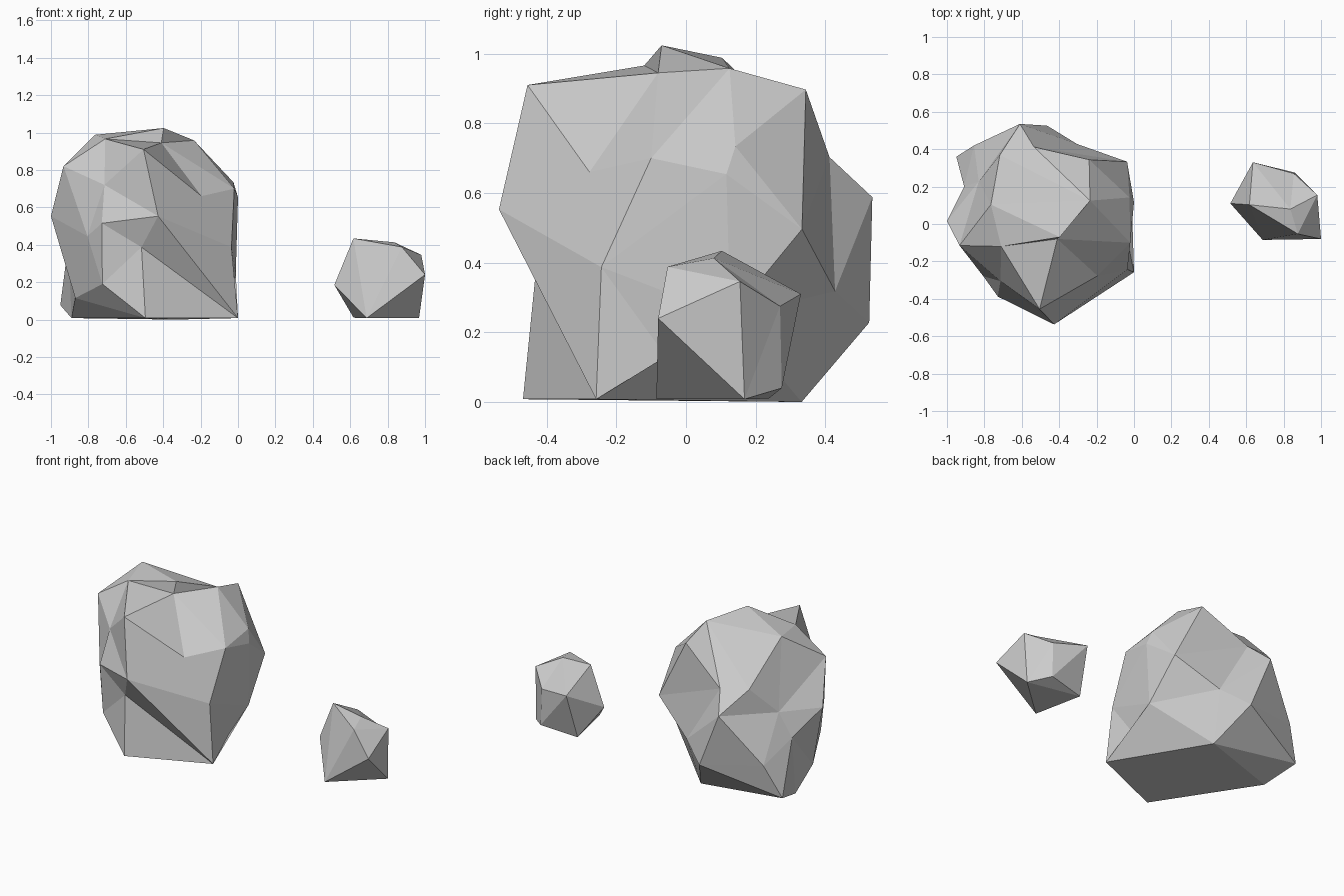
import bpy, bmesh
from mathutils import Vector

if "Cube" in bpy.data.objects:
    bpy.data.objects.remove(bpy.data.objects["Cube"])


def rock(name, centre, corners, ridges=()):
    """Skin a faceted stone around its centre, then turn diagonals onto the given ridges."""
    c = Vector(centre)
    pts = {k: Vector(p) for k, p in corners.items()}
    bm = bmesh.new()
    verts = {k: bm.verts.new((p - c).normalized()) for k, p in pts.items()}
    bmesh.ops.convex_hull(bm, input=list(bm.verts))
    for k, v in verts.items():
        v.co = pts[k]
    for a, b in ridges:
        ends = {verts[a], verts[b]}
        for e in list(bm.edges):
            if len(e.link_faces) != 2:
                continue
            opposite = {v for f in e.link_faces for v in f.verts} - set(e.verts)
            if opposite == ends:
                bmesh.utils.edge_rotate(e, True)
                break
    bmesh.ops.recalc_face_normals(bm, faces=list(bm.faces))
    mesh = bpy.data.meshes.new(name)
    bm.to_mesh(mesh)
    bm.free()
    ob = bpy.data.objects.new(name, mesh)
    bpy.context.collection.objects.link(ob)
    return ob


# Large boulder: crown, front, right, back, left and base corners
large = {
    "A": (-.505, -.455, .91), "J": (-.41, -.08, .945), "K": (-.397, -.07, 1.024),
    "L": (-.71, -.12, .966), "M": (-.765, .104, .988), "N": (-.235, .125, .958),
    "O": (-.24, .344, .897),
    "B": (-.427, -.537, .553), "C": (-.516, -.43, .387), "I": (-.195, -.277, .66),
    "k": (-.728, -.388, .515), "l": (-.714, -.305, .72), "p": (-.725, -.36, .19),
    "H": (-.02, -.1, .70), "P": (-.024, .142, .734), "Q": (0, .116, .654),
    "F": (-.035, -.243, .387), "R": (-.037, .333, .496),
    "Y": (-.046, -.035, .10), "Z": (-.012, .127, .245),
    "S": (-.535, .412, .703), "T": (-.61, .535, .588), "V": (-.465, .526, .228),
    "W": (-.305, .428, .318), "g": (-.717, .37, .73),
    "a": (-1, .015, .553), "b": (-.933, -.115, .82), "m": (-.805, -.28, .446),
    "n": (-.908, .2, .40), "h": (-.83, .227, .557), "o": (-.855, .42, .285),
    "q": (-.95, .36, .077), "r": (-.87, -.07, .115),
    "D": (-.495, -.468, .008), "E": (0, -.258, .008), "X": (-.34, .332, 0),
    "s": (-.89, .14, .008),
}
rock("large_boulder", (-.5, 0, .45), large,
     ["EC", "EB", "AB", "AJ", "HF", "JN", "OR", "OS", "pD", "DC",
      "ZR", "ZW", "ZX", "YX", "ZQ", "EQ", "FQ", "EZ", "nr", "or", "NS", "Ng"])

# Small stone
small = {
    "a": (.515, .11, .185), "b": (.617, .103, .434), "c": (.836, .08, .413),
    "d": (.876, -.053, .388), "e": (.98, .155, .346), "f": (1, -.08, .24),
    "g": (.636, .33, .31), "h": (.855, .27, .275), "i": (.688, -.085, .008),
    "j": (.968, .168, .008), "k": (.618, .238, .01), "l": (.86, .275, .04),
}
rock("small_stone", (.77, .1, .21), small, ["bd", "fj"])
